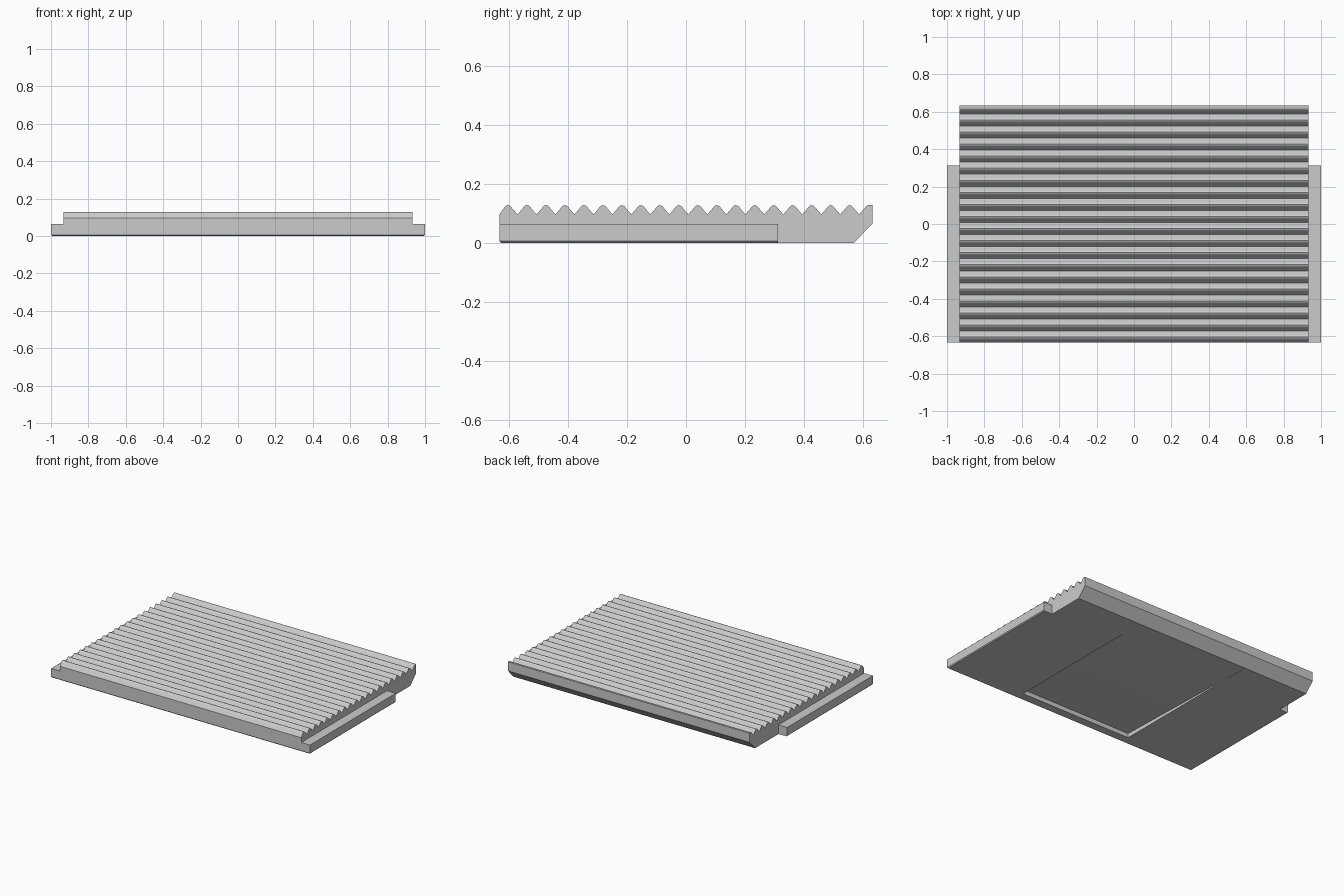
import bpy
import bmesh
from mathutils import Vector

if "Cube" in bpy.data.objects:
    bpy.data.objects.remove(bpy.data.objects["Cube"], do_unlink=True)

FRONT, BACK = -0.634, 0.633
HALF_BODY = 0.933
EDGE = 0.006
VALLEY_Z = 0.097
PITCH = 0.0645
FIRST_VALLEY = FRONT + 0.0615

grey = bpy.data.materials.new("plain grey")
grey.use_nodes = True
colour = (0.6, 0.6, 0.6, 1)
grey.diffuse_color = colour
grey.node_tree.nodes["Principled BSDF"].inputs["Base Color"].default_value = colour


def add_object(name, bm, material=True):
    bmesh.ops.recalc_face_normals(bm, faces=bm.faces)
    mesh = bpy.data.meshes.new(name)
    bm.to_mesh(mesh)
    bm.free()
    obj = bpy.data.objects.new(name, mesh)
    bpy.context.collection.objects.link(obj)
    if material:
        mesh.materials.append(grey)
    return obj


def extrude_profile(profile, half_width):
    """Sweep a closed (y, z) outline across x."""
    bm = bmesh.new()
    face = bm.faces.new([bm.verts.new((-half_width, y, z)) for y, z in profile])
    swept = bmesh.ops.extrude_face_region(bm, geom=[face])["geom"]
    bmesh.ops.translate(bm, vec=(2 * half_width, 0, 0),
                        verts=[v for v in swept if isinstance(v, bmesh.types.BMVert)])
    return bm


# Ridged plate: rounded crests with sharp valleys, chamfered back edge
half_crest = [(0, 0), (0.016, 0.0185), (0.021, 0.0250), (0.026, 0.0295), (PITCH / 2, 0.0315)]
crest = half_crest + [(PITCH - y, z) for y, z in half_crest[-2:0:-1]]
ridges = []
for i in range(-1, 20):
    start = FIRST_VALLEY + i * PITCH
    ridges += [(start + y, VALLEY_Z + z) for y, z in crest]
crest_top = VALLEY_Z + half_crest[-1][1]
last_peak = FIRST_VALLEY + 18.5 * PITCH
ridges = [p for p in ridges if FRONT + 0.002 < p[0] < last_peak + 0.001]
profile = [(FRONT + EDGE, 0), (FRONT, EDGE), (FRONT, VALLEY_Z)] + ridges
profile += [(BACK, crest_top), (BACK, 0.065), (0.57, 0)]
plate = add_object("ridged_plate", extrude_profile(profile, HALF_BODY))

# Sloping recess under the plate, deepest at the front
cutter = add_object("recess_cutter", extrude_profile(
    [(-0.57, -0.05), (-0.57, 0.03), (0.569, 0), (0.569, -0.05)], 0.43), material=False)
cutter.hide_render = True
cutter.hide_viewport = True
cut = plate.modifiers.new("recess", "BOOLEAN")
cut.operation = "DIFFERENCE"
cut.solver = "EXACT"
cut.object = cutter
bpy.context.view_layer.objects.active = plate
bpy.ops.object.modifier_apply(modifier=cut.name)
bpy.data.objects.remove(cutter, do_unlink=True)

# Side rails with a fine bevel along the lower outer and front edges
RAIL_BACK, RAIL_TOP = 0.312, 0.064
for side, name in ((1, "left_rail"), (-1, "right_rail")):
    bm = bmesh.new()
    bmesh.ops.create_cube(bm, size=1)
    bmesh.ops.scale(bm, vec=(1 - HALF_BODY, RAIL_BACK - FRONT, RAIL_TOP), verts=bm.verts)
    bmesh.ops.translate(bm, verts=bm.verts, vec=Vector(
        (side * (1 + HALF_BODY) / 2, (RAIL_BACK + FRONT) / 2, RAIL_TOP / 2)))
    lower = [e for e in bm.edges if all(v.co.z < 0.001 for v in e.verts)
             and (all(abs(v.co.x) > 0.99 for v in e.verts)
                  or all(v.co.y < FRONT + 0.001 for v in e.verts))]
    bmesh.ops.bevel(bm, geom=lower, offset=EDGE, segments=1, affect="EDGES")
    add_object(name, bm)

# Smooth the crests, keep all hard edges sharp
bpy.ops.object.select_all(action="DESELECT")
plate.select_set(True)
bpy.context.view_layer.objects.active = plate
bpy.ops.object.shade_smooth_by_angle(angle=0.5)
